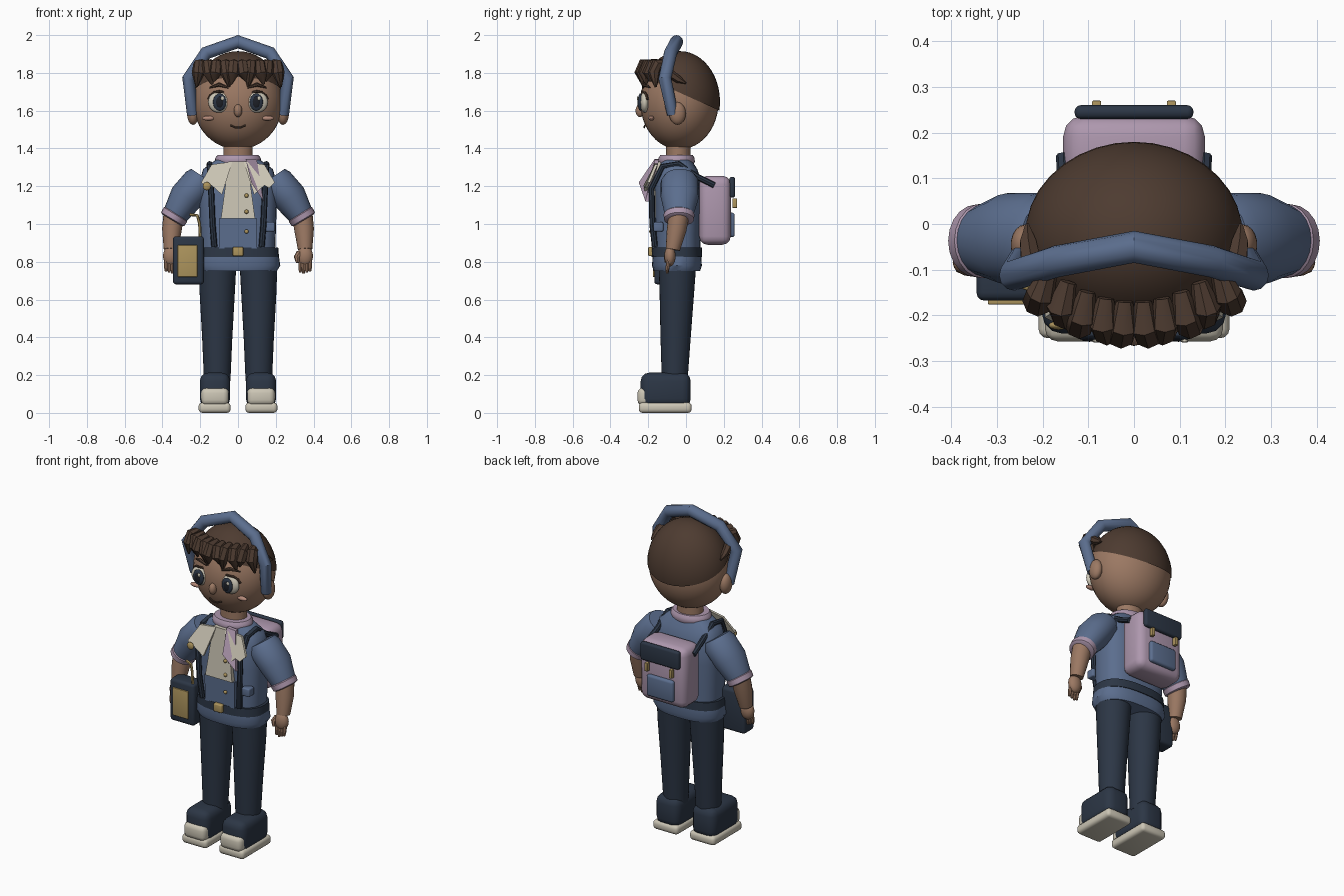
import bpy, bmesh, math
from mathutils import Vector, Matrix

if "Cube" in bpy.data.objects:
    bpy.data.objects.remove(bpy.data.objects["Cube"])


def material(name, rgb):
    m = bpy.data.materials.new(name)
    m.use_nodes = True
    m.diffuse_color = (*rgb, 1)
    m.node_tree.nodes["Principled BSDF"].inputs["Base Color"].default_value = (*rgb, 1)
    return m


SKIN = material("brown skin", (.33, .19, .125))
HAIR = material("dark brown hair", (.075, .044, .03))
BLUE = material("denim blue", (.105, .155, .27))
NAVY = material("dark navy", (.025, .037, .06))
CREAM = material("cream", (.6, .56, .46))
LILAC = material("lilac", (.42, .31, .42))
GOLD = material("gold", (.42, .3, .11))
BLUSH = material("blush", (.45, .25, .19))
BLACK = material("near black", (.012, .014, .02))
made = []


def finish(name, bm, mat):
    bmesh.ops.recalc_face_normals(bm, faces=bm.faces)
    me = bpy.data.meshes.new(name)
    bm.to_mesh(me)
    bm.free()
    me.materials.append(mat)
    ob = bpy.data.objects.new(name, me)
    bpy.context.collection.objects.link(ob)
    made.append(ob)
    return ob


def ball(name, loc, rad, mat, seg=24, cut=None):
    bm = bmesh.new()
    bmesh.ops.create_uvsphere(bm, u_segments=seg, v_segments=seg * 2 // 3, radius=1,
                              matrix=Matrix.Translation(loc) @ Matrix.Diagonal((*rad, 1)))
    if cut:
        bmesh.ops.bisect_plane(bm, geom=bm.verts[:] + bm.edges[:] + bm.faces[:],
                               plane_co=cut[0], plane_no=cut[1], clear_inner=True)
    return finish(name, bm, mat)


def box(name, lo, hi, mat, bevel=0.01):
    lo, hi = Vector(lo), Vector(hi)
    bm = bmesh.new()
    bmesh.ops.create_cube(bm, size=1, matrix=Matrix.Translation((lo + hi) / 2)
                          @ Matrix.Diagonal((*(hi - lo), 1)))
    bmesh.ops.bevel(bm, geom=bm.edges[:], offset=bevel, segments=3, profile=.5, affect='EDGES')
    return finish(name, bm, mat)


def skin_rings(name, rings, mat):
    bm = bmesh.new()
    loops = [[bm.verts.new(p) for p in ring] for ring in rings]
    n = len(loops[0])
    for a, b in zip(loops, loops[1:]):
        for i in range(n):
            bm.faces.new((a[i], a[(i + 1) % n], b[(i + 1) % n], b[i]))
    bm.faces.new(loops[0])
    bm.faces.new(loops[-1])
    return finish(name, bm, mat)


def loft(name, sections, mat, power=1, n=32):
    """Stack of level rings: x, y, z, half width, half depth."""
    def soft(v):
        return math.copysign(abs(v) ** power, v)
    turns = [2 * math.pi * i / n for i in range(n)]
    return skin_rings(name, [[(x + rx * soft(math.cos(a)), y + ry * soft(math.sin(a)), z)
                              for a in turns] for x, y, z, rx, ry in sections], mat)


def tube(name, pts, radii, mat, ref=(0, 1, 0), flat=1, n=12):
    pts = [Vector(p) for p in pts]
    if not isinstance(radii, (list, tuple)):
        radii = [radii] * len(pts)
    rings = []
    for i, p in enumerate(pts):
        t = (pts[min(i + 1, len(pts) - 1)] - pts[max(i - 1, 0)]).normalized()
        u = Vector(ref).cross(t).normalized()
        v = t.cross(u) * flat
        rings.append([p + radii[i] * (u * math.cos(a) + v * math.sin(a))
                      for a in (2 * math.pi * k / n for k in range(n))])
    return skin_rings(name, rings, mat)


def plate(name, pts, mat, depth=.015):
    bm = bmesh.new()
    f = bm.faces.new([bm.verts.new(p) for p in pts])
    out = bmesh.ops.extrude_face_region(bm, geom=[f])["geom"]
    bmesh.ops.translate(bm, vec=(0, depth, 0),
                        verts=[g for g in out if isinstance(g, bmesh.types.BMVert)])
    return finish(name, bm, mat)


# Head, hair cap and face centre
ball("head", (0, -.035, 1.645), (.237, .207, .25), SKIN, 36)
ball("hair_cap", (0, -.032, 1.648), (.241, .212, .267), HAIR, 36, ((0, 0, 1.68), (0, .45, 1)))
ball("nose", (0, -.243, 1.6), (.022, .024, .034), SKIN, 16)
tube("mouth", [(-.04, -.217, 1.522), (-.015, -.222, 1.511), (.015, -.222, 1.511),
               (.04, -.217, 1.522)], .005, HAIR, n=6)

# Fringe of tapered locks
for i in range(10):
    x = -.205 + i * .0455
    y = -.24 + 1.7 * x * x
    lean = .022 if i % 2 else -.014
    tube("fringe_lock", [(x * .9, y + .07, 1.855), (x, y + .015, 1.845), (x + lean * .4, y, 1.8),
                         (x + lean, y + .008, 1.725 + .015 * (i % 3))],
         [.018, .032, .034, .006], HAIR, ref=(1, 0, 0), n=8)

# Arched headband
half = [(.24, -.07, 1.58), (.262, -.112, 1.77), (.17, -.082, 1.905)]
tube("headband", [(-x, y, z) for x, y, z in half] + [(0, -.05, 1.965)] + half[::-1],
     [.03, .034, .035, .035, .035, .034, .03], BLUE)

# Neck, torso, hem and belt
loft("neck", [(0, -.04, 1.3, .08, .065), (0, -.04, 1.45, .075, .065)], SKIN)
loft("neck_scarf", [(0, -.05, 1.315, .112, .09), (0, -.05, 1.33, .122, .097),
                    (0, -.05, 1.35, .12, .095), (0, -.05, 1.365, .108, .086)], LILAC)
loft("jacket", [(0, -.045, .82, .195, .12), (0, -.045, .95, .2, .122), (0, -.042, 1.1, .205, .124),
                (0, -.042, 1.22, .205, .124), (0, -.045, 1.29, .185, .105),
                (0, -.05, 1.345, .11, .075)], BLUE, .75)
loft("jacket_hem", [(0, -.048, .75, .205, .122), (0, -.048, .78, .224, .132),
                    (0, -.048, .84, .215, .128)], BLUE, .8)
loft("belt", [(0, -.048, .825, .217, .134), (0, -.048, .875, .213, .132)], NAVY, .8)
box("belt_buckle", (-.028, -.2, .83), (.028, -.17, .878), GOLD, .006)

# Shirt front, buttons, tie and jacket details
plate("shirt_front", [(-.05, -.168, 1.33), (.05, -.168, 1.33), (.09, -.187, 1.03),
                      (-.09, -.187, 1.03)], CREAM, .04)
plate("lower_panel", [(-.1, -.178, 1.03), (.1, -.178, 1.03), (.1, -.176, .87),
                      (-.1, -.176, .87)], BLUE, .03)
for z in (1.15, 1.065, .96):
    ball("button", (.045, -.186, z), (.011, .009, .011), GOLD, 12)
plate("tie", [(.04, -.165, 1.345), (.1, -.165, 1.34), (.135, -.215, 1.12),
              (.07, -.25, 1.22)], LILAC, .022)
ball("brooch", (-.165, -.222, 1.2), (.022, .01, .022), GOLD, 14)
box("jacket_pocket", (.14, -.172, .96), (.195, -.12, 1.01), BLUE, .008)

for s in (1, -1):
    # Eyes, lashes, brows, cheeks and ears
    ball("eye_white", (s * .1, -.218, 1.645), (.058, .026, .056), CREAM)
    ball("iris", (s * .097, -.242, 1.645), (.035, .013, .046), NAVY)
    ball("pupil", (s * .097, -.251, 1.645), (.02, .007, .03), BLACK, 14)
    ball("eye_glint", (s * .097 + .014, -.256, 1.665), (.009, .004, .011), CREAM, 10)
    arc = [math.radians(a) for a in range(15, 170, 25)]
    tube("upper_lash", [(s * .1 + .06 * math.cos(a), -.232 + .03 * abs(math.cos(a)),
                         1.645 + .057 * math.sin(a)) for a in arc], .007, HAIR, n=6)
    tube("eyebrow", [(s * .05, -.228, 1.722), (s * .1, -.22, 1.738), (s * .15, -.19, 1.722)],
         [.005, .011, .004], HAIR, n=6)
    ball("cheek", (s * .157, -.184, 1.56), (.034, .014, .013), BLUSH, 14)
    ball("ear", (s * .238, -.045, 1.585), (.032, .044, .06), SKIN, 18)
    tube("side_lock", [(s * .225, -.09, 1.8), (s * .232, -.04, 1.765), (s * .234, .0, 1.745)],
         [.025, .02, .004], HAIR, ref=(1, 0, 0), n=6)

    # Lapels, flared out at the front
    plate("lapel", [(s * .03, -.17, 1.33), (s * .14, -.165, 1.315), (s * .195, -.205, 1.22),
                    (s * .165, -.22, 1.19), (s * .14, -.225, 1.205),
                    (s * .085, -.215, 1.155)], CREAM)

    # Straps running over the shoulders to the backpack
    tube("shoulder_strap", [(s * .125, -.165, .88), (s * .135, -.178, 1.0), (s * .143, -.182, 1.19),
                            (s * .15, -.125, 1.305), (s * .15, -.04, 1.318), (s * .15, .06, 1.25),
                            (s * .155, .15, 1.205)], .016, NAVY, ref=(1, 0, 0), n=8)

    # Arms and hands
    tube("sleeve", [(s * .185, -.033, 1.25), (s * .205, -.033, 1.22), (s * .275, -.033, 1.14),
                    (s * .338, -.037, 1.04)], [.075, .09, .09, .066], BLUE, flat=1.12, n=20)
    tube("sleeve_cuff", [(s * .327, -.037, 1.056), (s * .331, -.037, 1.05), (s * .346, -.037, 1.025),
                         (s * .349, -.037, 1.02)], [.066, .073, .071, .062], LILAC, flat=1.12, n=20)
    tube("forearm", [(s * .34, -.037, 1.05), (s * .35, -.05, .97), (s * .355, -.07, .865)],
         [.055, .052, .038], SKIN, n=16)
    ball("palm", (s * .355, -.085, .83), (.042, .03, .055), SKIN, 16)
    tube("thumb", [(s * .325, -.09, .85), (s * .312, -.1, .825), (s * .316, -.105, .795)],
         [.015, .017, .009], SKIN, n=8)
    for k in range(4):
        x = .33 + .017 * k
        tube("finger", [(s * x, -.088, .82), (s * x, -.097, .775),
                        (s * x, -.1, .738 + .006 * abs(k - 1))], [.011, .011, .007], SKIN, n=8)

    # Legs and shoes
    loft("trouser_leg", [(s * .11, -.06, .17, .07, .068), (s * .11, -.055, .4, .08, .08),
                         (s * .11, -.048, .65, .094, .092), (s * .108, -.045, .8, .1, .1)], NAVY)
    box("shoe_upper", (s * .122 - .08, -.24, .03), (s * .122 + .08, .025, .213), NAVY, .045)
    box("toe_cap", (s * .122 - .073, -.257, .04), (s * .122 + .073, -.17, .133), CREAM, .028)
    box("shoe_sole", (s * .124 - .085, -.25, 0), (s * .124 + .085, .03, .055), CREAM, .02)

    # Backpack clips
    box("pack_clip", (s * .082 - .01, .245, 1.085), (s * .082 + .01, .27, 1.135), GOLD, .003)

# Backpack
box("backpack", (-.155, .07, .89), (.155, .237, 1.255), LILAC, .045)
box("pack_flap", (-.13, .23, 1.14), (.13, .26, 1.25), NAVY, .013)
box("pack_pocket", (-.09, .225, .93), (.09, .258, 1.06), BLUE, .014)

# Hip satchel with its strap
box("satchel", (-.345, -.168, .68), (-.18, -.07, .935), NAVY, .018)
box("satchel_panel", (-.32, -.176, .72), (-.215, -.16, .888), GOLD, .003)
tube("satchel_strap", [(-.255, -.13, 1.05), (-.215, -.145, 1.045), (-.203, -.15, 1.0),
                       (-.2, -.15, .92)], .008, GOLD, n=6)

bpy.ops.object.select_all(action='DESELECT')
for ob in made:
    ob.select_set(True)
bpy.context.view_layer.objects.active = made[0]
bpy.ops.object.shade_smooth_by_angle(angle=math.radians(40))
